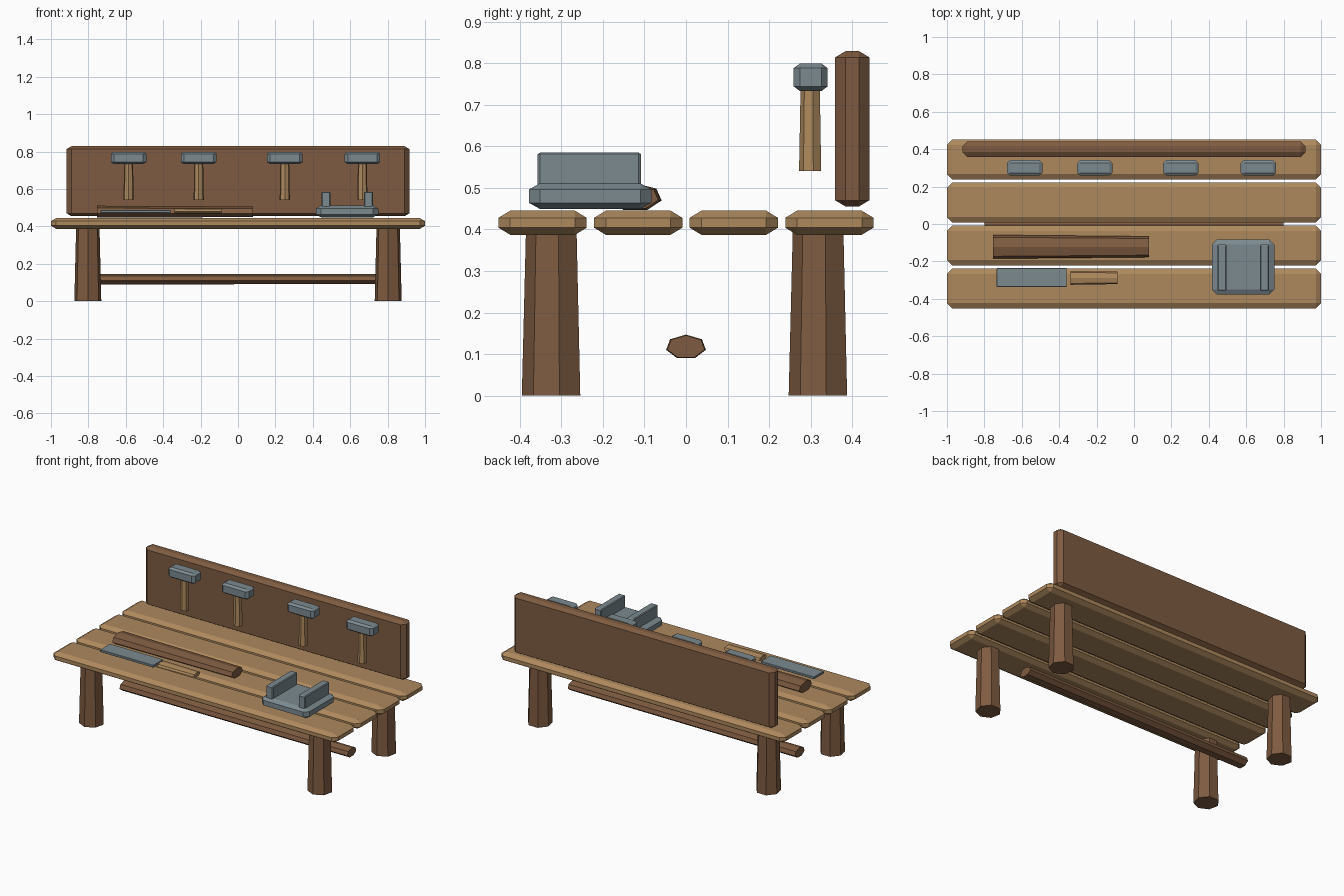
import bpy, bmesh
from math import sin, cos, tau
from itertools import product

cube = bpy.data.objects.get("Cube")
if cube:
    bpy.data.objects.remove(cube, do_unlink=True)


def material(name, rgb):
    m = bpy.data.materials.new(name)
    m.use_nodes = True
    m.diffuse_color = (*rgb, 1)
    m.node_tree.nodes["Principled BSDF"].inputs["Base Color"].default_value = (*rgb, 1)
    return m


LIGHT = material("light wood", (0.42, 0.25, 0.11))
DARK = material("dark wood", (0.21, 0.105, 0.052))
IRON = material("grey iron", (0.2, 0.255, 0.28))


def hull(name, points, mat):
    """Flat-shaded convex solid around the points."""
    bm = bmesh.new()
    for p in points:
        bm.verts.new(p)
    bmesh.ops.convex_hull(bm, input=bm.verts[:])
    bmesh.ops.dissolve_limit(bm, angle_limit=0.01, verts=bm.verts[:], edges=bm.edges[:])
    bmesh.ops.recalc_face_normals(bm, faces=bm.faces[:])
    mesh = bpy.data.meshes.new(name)
    bm.to_mesh(mesh)
    bm.free()
    mesh.materials.append(mat)
    obj = bpy.data.objects.new(name, mesh)
    bpy.context.collection.objects.link(obj)


def block(name, xs, ys, zs, bevel, mat):
    """Chamfered box; bevel gives the chamfer along x, y and z."""
    pts = []
    spans = (xs, ys, zs)
    for signs in product((0, 1), repeat=3):
        for flush in range(3):
            pts.append([spans[a][s] + (0 if a == flush else bevel[a] * (1 - 2 * s))
                        for a, s in enumerate(signs)])
    hull(name, pts, mat)


def ring(radius, flip=1):
    """Seven-sided ring with one corner on the second axis."""
    return [(radius * sin(tau * i / 7), flip * radius * cos(tau * i / 7)) for i in range(7)]


def post(name, x, y, z0, z1, r0, r1, mat):
    pts = [(x + u, y + v, z) for z, r in ((z0, r0), (z1, r1)) for u, v in ring(r, -1)]
    hull(name, pts, mat)


def rod(name, x0, x1, y, z, r0, r1, squash, mat):
    pts = [(x, y + u, z + v * squash) for x, r in ((x0, r0), (x1, r1)) for u, v in ring(r)]
    hull(name, pts, mat)


# Table top planks
for i in range(4):
    y = -0.345 + 0.23 * i
    block(f"plank_{i + 1}", (-1, 1), (y - 0.106, y + 0.106), (0.387, 0.445),
          (0.028, 0.028, 0.017), LIGHT)

# Legs and stretcher
for x, side in ((-0.803, "right"), (0.803, "left")):
    for y, end in ((-0.321, "front"), (0.321, "back")):
        post(f"{end}_{side}_leg", x, y, 0, 0.4, 0.074, 0.064, DARK)
rod("stretcher", -0.8, 0.8, 0, 0.117, 0.049, 0.046, 0.61, DARK)

# Tool board with hanging hammers
block("back_board", (-0.916, 0.916), (0.359, 0.441), (0.455, 0.829),
      (0.025, 0.025, 0.015), DARK)
for i, x in enumerate((-0.585, -0.21, 0.25, 0.665)):
    post(f"hammer_handle_{i + 1}", x, 0.3, 0.54, 0.76, 0.028, 0.024, LIGHT)
    block(f"hammer_head_{i + 1}", (x - 0.095, x + 0.095), (0.259, 0.341), (0.733, 0.799),
          (0.017, 0.015, 0.011), IRON)

# Log and knife lying on the top
rod("log", -0.755, 0.08, -0.122, 0.477, 0.065, 0.057, 0.52, DARK)
block("knife_blade", (-0.735, -0.36), (-0.336, -0.236), (0.472, 0.487),
      (0.002, 0.002, 0.002), IRON)
rod("knife_handle", -0.34, -0.087, -0.288, 0.483, 0.038, 0.034, 0.42, LIGHT)

# Vise
block("vise_base", (0.416, 0.75), (-0.378, -0.083), (0.449, 0.511),
      (0.027, 0.027, 0.015), IRON)
for x, side in ((0.471, "right"), (0.697, "left")):
    block(f"vise_{side}_jaw", (x - 0.024, x + 0.024), (-0.357, -0.108), (0.495, 0.585),
          (0.005, 0.006, 0.004), IRON)
